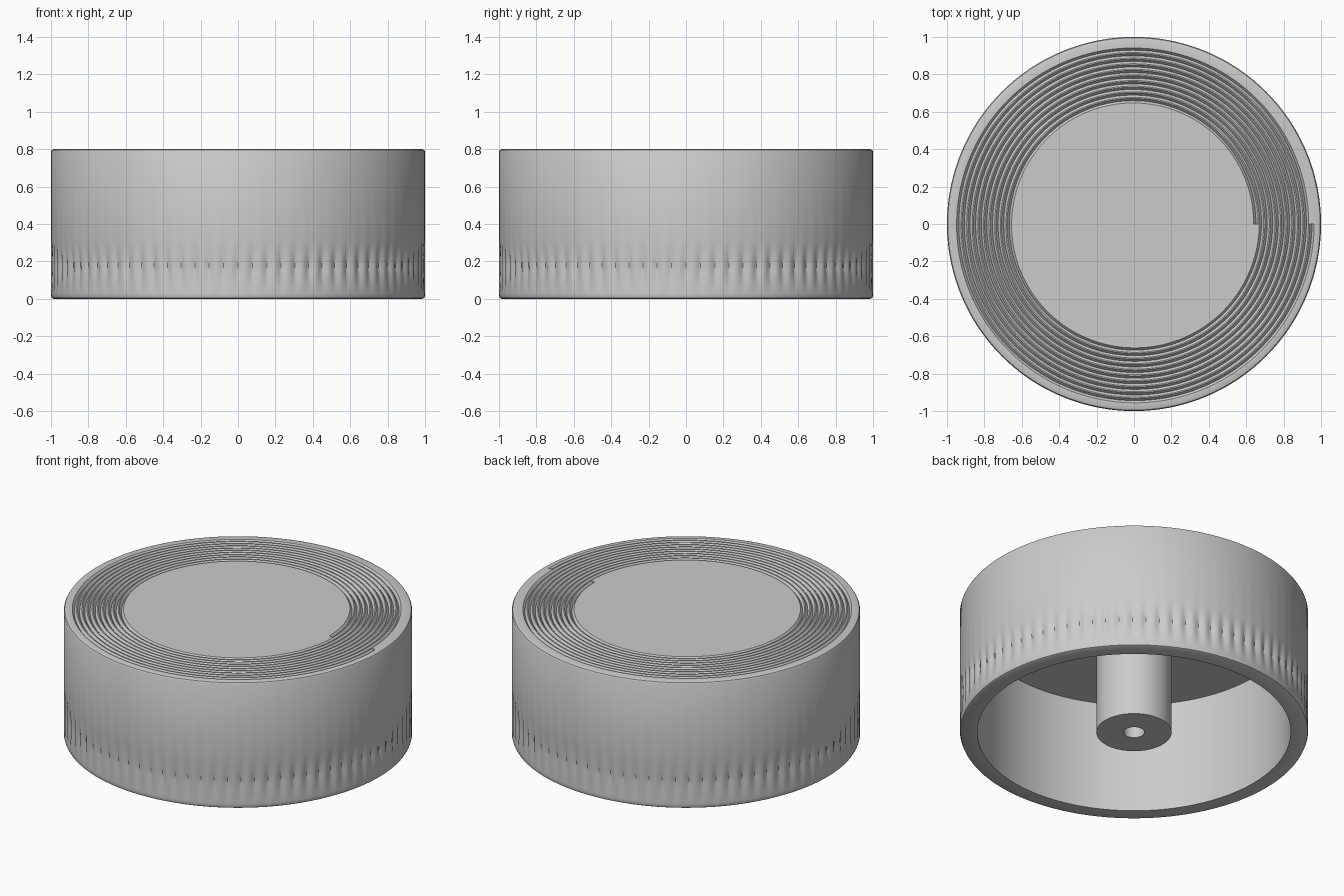
import bpy, bmesh, math

if "Cube" in bpy.data.objects:
    bpy.data.objects.remove(bpy.data.objects["Cube"])

N = 480            # columns around the axis
TURNS = 11         # spiral groove turns
R0, PITCH = 0.635, 0.03
DENTS = 80         # grip dents around the base
GROOVE = [(0.0, 0.0), (0.15, 0.0), (0.55, -0.015), (0.95, 0.0)]  # one turn: (fraction, depth)


def revolve(name, row, n, caps=()):
    """Sweep row(i) -> [(r, z)] around z; caps are (row, first, last, flip)."""
    bm = bmesh.new()
    rows = []
    for i in range(n + 1):
        a = 2 * math.pi * (i % n) / n
        rows.append([bm.verts.new((r * math.cos(a), r * math.sin(a), z)) for r, z in row(i)])
    for a, b in zip(rows, rows[1:]):
        for k in range(len(a) - 1):
            bm.faces.new((a[k], a[k + 1], b[k + 1], b[k]))
    for i, first, last, flip in caps:
        vs = rows[i][first:last]
        bm.faces.new(vs[::-1] if flip else vs)
    bmesh.ops.remove_doubles(bm, verts=bm.verts, dist=1e-5)
    me = bpy.data.meshes.new(name)
    bm.to_mesh(me)
    bm.free()
    ob = bpy.data.objects.new(name, me)
    bpy.context.collection.objects.link(ob)
    bpy.ops.object.select_all(action='DESELECT')
    ob.select_set(True)
    bpy.context.view_layer.objects.active = ob
    bpy.ops.object.shade_smooth_by_angle(angle=math.radians(30))
    return ob


# Height samples of the grip band, with dents deepest at z = 0.17
BAND = [0.31, 0.28, 0.25, 0.22, 0.195, 0.17, 0.14, 0.11, 0.08, 0.05, 0.03]


def dent(i, z):
    t = (0.31 - z) / 0.14 if z > 0.17 else (z - 0.03) / 0.14
    phase = 0.5 + 0.5 * math.cos(2 * math.pi * DENTS * i / N)
    return 0.014 * max(t, 0) * phase ** 1.5


def knob_row(i):
    # top disc, spiral groove (whole turns minus one, so row N meets row 0)
    pts = [(0, 0.8)]
    for k in range(TURNS - 1):
        pts += [(R0 + PITCH * (k + f + i / N), 0.8 + d) for f, d in GROOVE]
    pts.append((R0 + PITCH * (TURNS - 1 + i / N), 0.8))
    # rim and dented outer wall
    pts += [(0.985, 0.8), (0.995, 0.796), (1.0, 0.787)]
    pts += [(1.0 - dent(i, z), z) for z in BAND]
    # bottom edge, inner wall, underside of the top
    pts += [(1.0, 0.015), (0.996, 0.005), (0.987, 0), (0.9, 0), (0.9, 0.7), (0, 0.7)]
    return pts


last = 1 + 4 * (TURNS - 2)
revolve("knob_shell", knob_row, N, caps=[(0, 2, 5, True), (N, last + 1, last + 4, False)])

# Central shaft post with blind hole
revolve("shaft_post", lambda i: [(0.216, 0.7), (0.216, 0), (0.06, 0), (0.06, 0.6), (0, 0.6)], 96)
